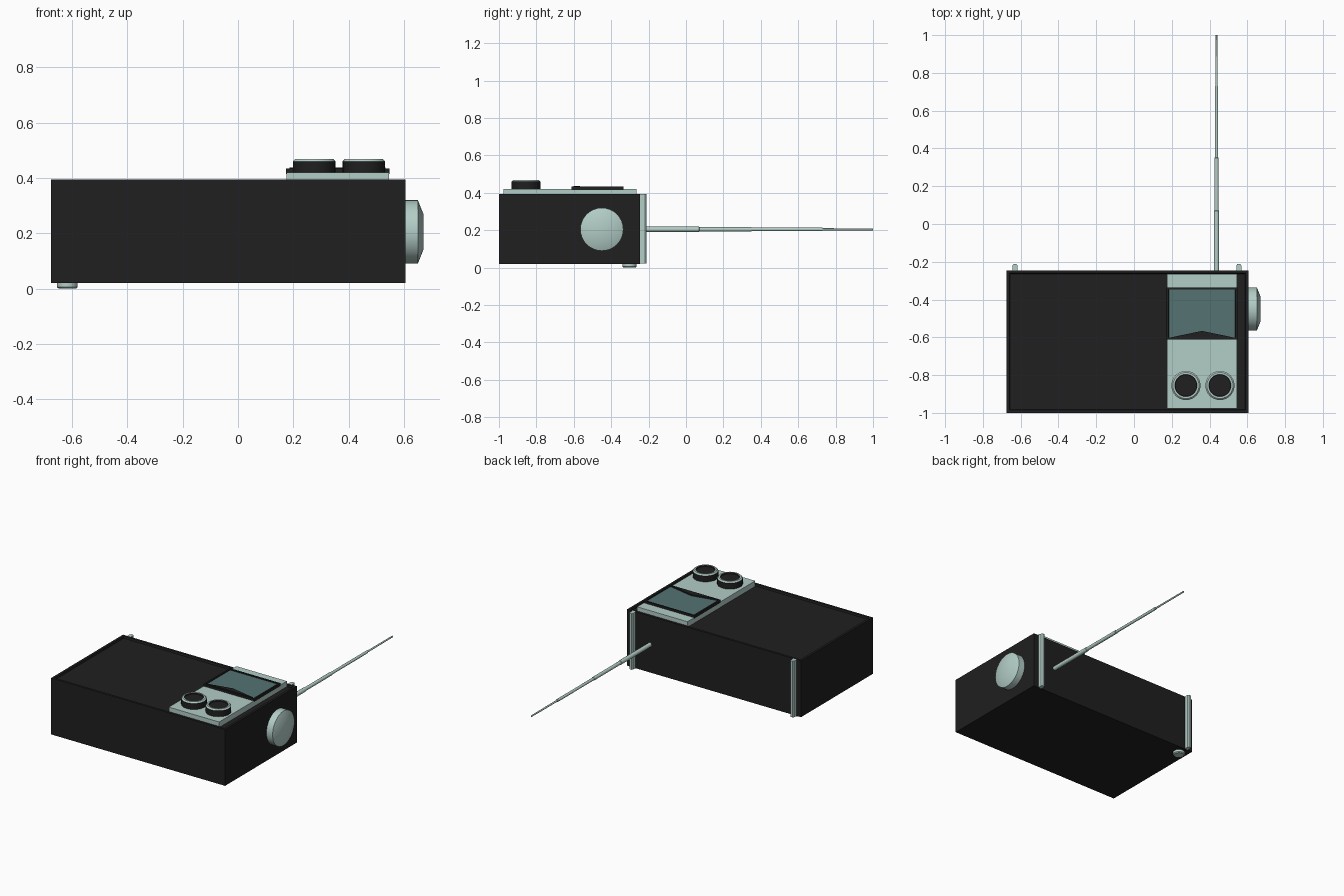
import bpy, bmesh, math
from mathutils import Matrix, Vector

if "Cube" in bpy.data.objects:
    bpy.data.objects.remove(bpy.data.objects["Cube"])


def material(name, rgb):
    m = bpy.data.materials.new(name)
    m.diffuse_color = (*rgb, 1)
    m.use_nodes = True
    m.node_tree.nodes["Principled BSDF"].inputs["Base Color"].default_value = m.diffuse_color
    return m


BLACK = material("black_plastic", (0.014, 0.014, 0.014))
PALE = material("pale_metal", (0.45, 0.61, 0.57))
GLASS = material("dark_glass", (0.09, 0.17, 0.17))


def finish(name, bm, mats, smooth=False):
    bmesh.ops.recalc_face_normals(bm, faces=bm.faces)
    me = bpy.data.meshes.new(name)
    bm.to_mesh(me)
    bm.free()
    for m in mats:
        me.materials.append(m)
    ob = bpy.data.objects.new(name, me)
    bpy.context.collection.objects.link(ob)
    if smooth:
        bpy.ops.object.select_all(action='DESELECT')
        ob.select_set(True)
        bpy.context.view_layer.objects.active = ob
        bpy.ops.object.shade_smooth_by_angle(angle=math.radians(30))
    return ob


def box_bm(lo, hi):
    bm = bmesh.new()
    lo, hi = Vector(lo), Vector(hi)
    size = hi - lo
    bmesh.ops.create_cube(bm, size=1, matrix=Matrix.Translation((lo + hi) / 2) @ Matrix.Diagonal((*size, 1)))
    return bm


def turned(name, profile, origin, axis, mats, sides=32, bands=None):
    """Revolve (radius, height) points about an axis; bands = material per step."""
    bm = bmesh.new()
    rot = Vector((0, 0, 1)).rotation_difference(Vector(axis)).to_matrix().to_4x4()
    mat = Matrix.Translation(origin) @ rot
    rings = [[bm.verts.new(mat @ Vector((r * math.cos(a), r * math.sin(a), h)))
              for a in (2 * math.pi * i / sides for i in range(sides))] for r, h in profile]
    bm.faces.new(rings[0])
    for k, (a, b) in enumerate(zip(rings, rings[1:])):
        for i in range(sides):
            j = (i + 1) % sides
            f = bm.faces.new((a[i], a[j], b[j], b[i]))
            f.material_index = bands[k] if bands else 0
    cap = bm.faces.new(rings[-1])
    cap.material_index = bands[-1] if bands else 0
    return finish(name, bm, mats, True)


def prism(name, pts, z0, z1, mat):
    bm = bmesh.new()
    f = bm.faces.new([bm.verts.new((x, y, z0)) for x, y in pts])
    ext = bmesh.ops.extrude_face_region(bm, geom=[f])
    bmesh.ops.translate(bm, vec=(0, 0, z1 - z0), verts=[v for v in ext['geom'] if isinstance(v, bmesh.types.BMVert)])
    return finish(name, bm, [mat])


# Case with a shallow recessed top panel
bm = box_bm((-0.675, -1.0, 0.02), (0.605, -0.245, 0.395))
top = max(bm.faces, key=lambda f: f.calc_center_median().z)
bmesh.ops.inset_region(bm, faces=[top], thickness=0.022)
bmesh.ops.inset_region(bm, faces=[top], thickness=0.004, depth=-0.012)
finish("case", bm, [BLACK])

# Control plate
finish("control_plate", box_bm((0.175, -0.977, 0.375), (0.545, -0.265, 0.42)), [PALE])

# Meter: black frame around sunken glass, with a chevron lip
bm = box_bm((0.173, -0.612, 0.415), (0.547, -0.335, 0.434))
top = max(bm.faces, key=lambda f: f.calc_center_median().z)
bmesh.ops.inset_region(bm, faces=[top], thickness=0.015)
bmesh.ops.inset_region(bm, faces=[top], thickness=0.001, depth=-0.006)
top.material_index = 1
finish("meter", bm, [BLACK, GLASS])
prism("meter_lip", [(0.187, -0.602), (0.533, -0.602), (0.36, -0.566)], 0.425, 0.437, BLACK)

# Two knobs with pale rims and black sunken tops
for i, x in enumerate((0.275, 0.455)):
    turned(f"knob_{i + 1}",
           [(0.077, 0), (0.077, 0.041), (0.069, 0.049), (0.059, 0.049), (0.057, 0.041)],
           (x, -0.855, 0.419), (0, 0, 1), [BLACK, PALE], bands=[0, 1, 1, 0, 0])

# Side dial
turned("side_dial", [(0.115, 0), (0.115, 0.048), (0.065, 0.068)],
       (0.602, -0.45, 0.205), (1, 0, 0), [PALE])

# Telescopic aerial
turned("aerial", [(0.014, 0), (0.014, 0.32), (0.0115, 0.321), (0.0115, 0.60), (0.009, 0.601),
                  (0.009, 0.98), (0.006, 0.981), (0.005, 1.25)],
       (0.437, -0.25, 0.205), (0, 1, 0), [PALE], sides=16)

# Back rails with chamfered outer edges
for i, x in enumerate((-0.63, 0.555)):
    prism(f"back_rail_{i + 1}",
          [(x - 0.013, -0.25), (x + 0.013, -0.25), (x + 0.013, -0.219),
           (x + 0.007, -0.211), (x - 0.007, -0.211), (x - 0.013, -0.219)],
          0.021, 0.395, PALE)

# Single small foot
turned("foot", [(0.037, 0), (0.037, 0.017), (0.031, 0.022)],
       (-0.617, -0.302, 0.022), (0, 0, -1), [PALE], sides=24)
